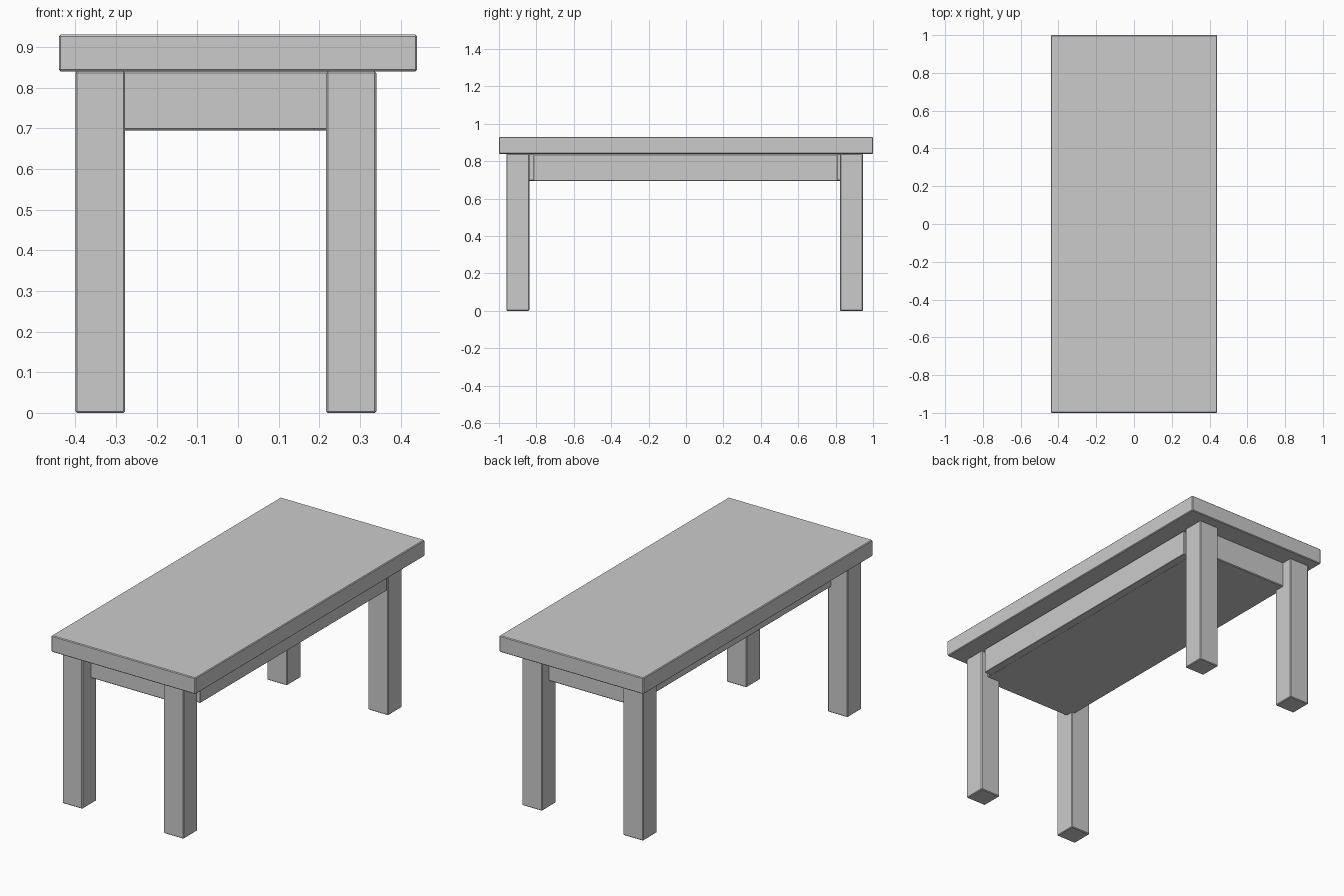
import bpy

if "Cube" in bpy.data.objects:
    bpy.data.objects.remove(bpy.data.objects["Cube"])


def box(name, x, y, z, bevel=0.004):
    """Bevelled box from (min, max) ranges on each axis."""
    bpy.ops.mesh.primitive_cube_add(size=1)
    ob = bpy.context.object
    ob.name = name
    for v in ob.data.vertices:
        v.co = [(r[0] + r[1]) / 2 + c * (r[1] - r[0])
                for c, r in zip(v.co, (x, y, z))]
    mod = ob.modifiers.new("edge_bevel", 'BEVEL')
    mod.width = bevel
    mod.segments = 1
    return ob


# Tabletop
box("tabletop", (-0.44, 0.44), (-1.0, 1.0), (0.84, 0.93))

# Legs, slightly off-centre as a group
LEG_X = {"left": (-0.40, -0.278), "right": (0.217, 0.34)}
LEG_Y = {"front": (-0.96, -0.838), "back": (0.824, 0.946)}
for yn, yr in LEG_Y.items():
    for xn, xr in LEG_X.items():
        box(f"{yn}_{xn}_leg", xr, yr, (0.0, 0.84))

# Closed frame under the top, running between the legs
box("apron_box", (-0.30, 0.30), (-0.885, 0.885), (0.695, 0.84))

# Raised panel on the right-hand long side
box("drawer_front", (0.295, 0.34), (-0.815, 0.81), (0.695, 0.835), 0.002)
